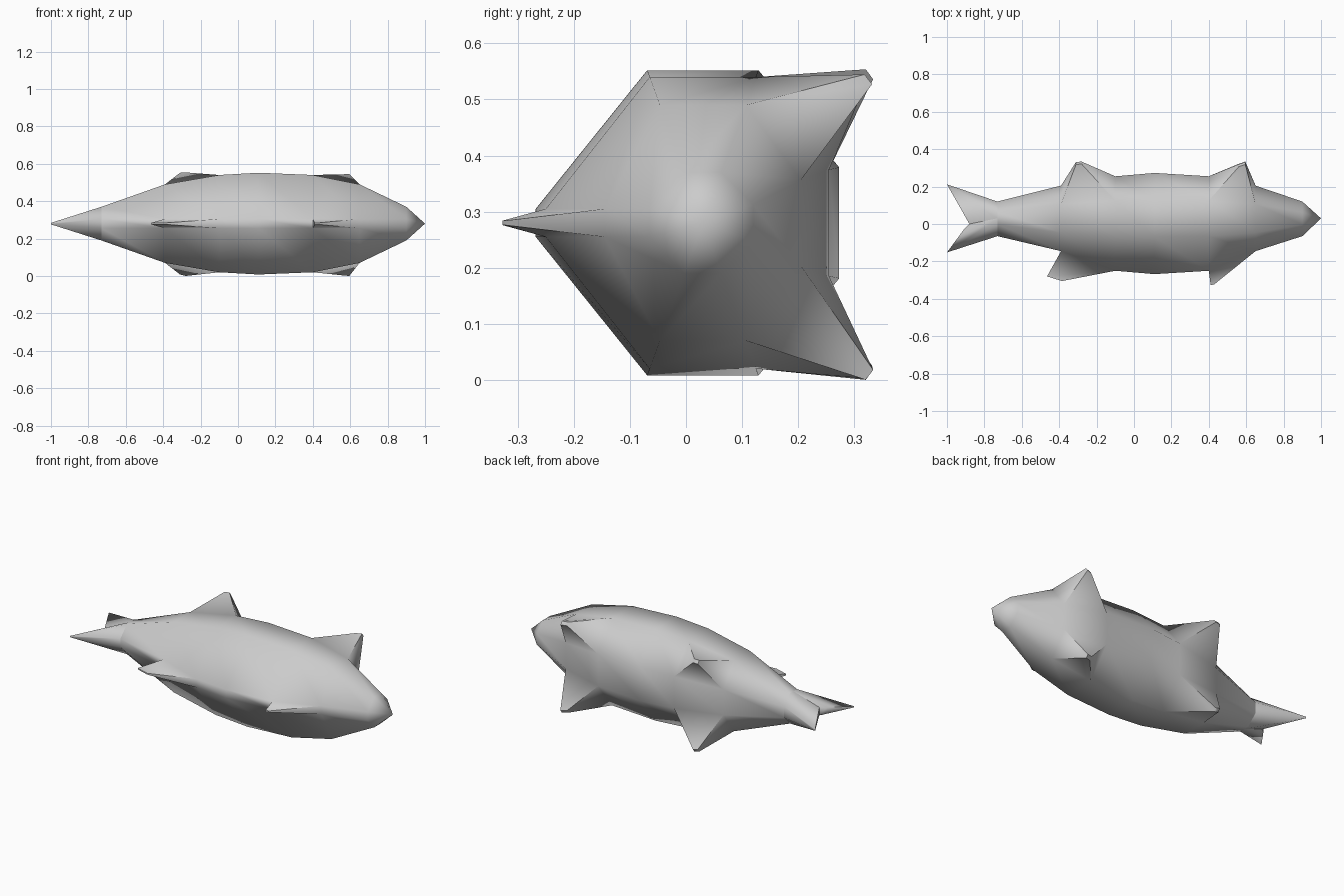
import bpy, bmesh, math
from mathutils import Vector

if "Cube" in bpy.data.objects:
    bpy.data.objects.remove(bpy.data.objects["Cube"])

CY, CZ = 0.03, 0.28


def ring(x, h, ymin, ymax):
    """Eight-sided body section: flat top and bottom, broad +y face, narrow -y ridge."""
    w = 0.365 * h
    s = 0.025
    pts = [(ymax, w), (CY + w, h), (CY - w, h), (ymin, s),
           (ymin, -s), (CY - w, -h), (CY + w, -h), (ymax, -w)]
    return [Vector((x, y, CZ + z)) for y, z in pts]


def finish(name, bm):
    bmesh.ops.recalc_face_normals(bm, faces=bm.faces)
    mesh = bpy.data.meshes.new(name)
    bm.to_mesh(mesh)
    bm.free()
    ob = bpy.data.objects.new(name, mesh)
    bpy.context.collection.objects.link(ob)
    bpy.ops.object.select_all(action='DESELECT')
    ob.select_set(True)
    bpy.context.view_layer.objects.active = ob
    bpy.ops.object.shade_smooth_by_angle(angle=math.radians(58))
    return ob


# Body stations: x, half height, y min, y max
stations = [(-0.73, 0.09, -0.065, 0.12), (-0.39, 0.21, -0.145, 0.205),
            (-0.10, 0.26, -0.25, 0.255), (0.11, 0.272, -0.268, 0.273),
            (0.40, 0.26, -0.25, 0.255), (0.65, 0.21, -0.145, 0.205),
            (0.90, 0.09, -0.065, 0.12)]
rings = [ring(*s) for s in stations]

# Fins grow out of one body panel: (station, side) -> rear tip, front tip
fins = {
    (1, 0): ((-0.31, 0.325, 0.543), (-0.28, 0.327, 0.545)),
    (1, 6): ((-0.31, 0.325, 0.017), (-0.28, 0.327, 0.009)),
    (4, 0): ((0.56, 0.313, 0.534), (0.595, 0.325, 0.536)),
    (4, 6): ((0.56, 0.315, 0.012), (0.595, 0.327, 0.009)),
    (1, 3): ((-0.465, -0.28, CZ), (-0.385, -0.305, CZ)),
    (4, 3): ((0.41, -0.327, CZ), (0.43, -0.322, CZ)),
}

# Body with fins
bm = bmesh.new()
grid = [[bm.verts.new(p) for p in r] for r in rings]
for i in range(len(grid) - 1):
    for k in range(8):
        n = (k + 1) % 8
        base = [grid[i][k], grid[i][n], grid[i + 1][n], grid[i + 1][k]]
        if (i, k) not in fins:
            bm.faces.new(base)
            continue
        rear, front = (Vector(p) for p in fins[(i, k)])
        along = (rings[i][n] - rings[i][k]).normalized()
        t = along * (0.004 if k == 3 else 0.011)
        tip = [bm.verts.new(p) for p in (rear - t, rear + t, front + t, front - t)]
        bm.faces.new(tip)
        for j in range(4):
            m = (j + 1) % 4
            bm.faces.new((base[j], base[m], tip[m], tip[j]))

# Pointed nose
nose = bm.verts.new((1.0, CY, CZ))
for k in range(8):
    bm.faces.new((grid[-1][k], grid[-1][(k + 1) % 8], nose))
finish("body_with_fins", bm)


# Forked tail: each lobe wraps half of the last section out to a tip
def tail_lobe(name, side, tip, notch):
    bm = bmesh.new()
    pts = [p for p in rings[0] if (p.y - CY) * side > 0]
    pts += [Vector((-0.73, CY, CZ + 0.09)), Vector((-0.73, CY, CZ - 0.09))]
    for x, y, h in notch:
        pts += [Vector((x, y, CZ + h)), Vector((x, y, CZ - h))]
    pts += [Vector(tip) + Vector((0, 0, s * 0.004)) for s in (-1, 1)]
    verts = [bm.verts.new(p) for p in pts]
    res = bmesh.ops.convex_hull(bm, input=verts)
    loose = [v for v in bm.verts if not v.link_faces]
    bmesh.ops.delete(bm, geom=loose, context='VERTS')
    finish(name, bm)


tail_lobe("tail_lobe_left", 1, (-1.0, 0.212, CZ), [(-0.88, 0.0, 0.022), (-0.895, 0.06, 0.018)])
tail_lobe("tail_lobe_right", -1, (-1.0, -0.152, CZ), [(-0.88, 0.0, 0.022), (-0.91, -0.03, 0.018)])
